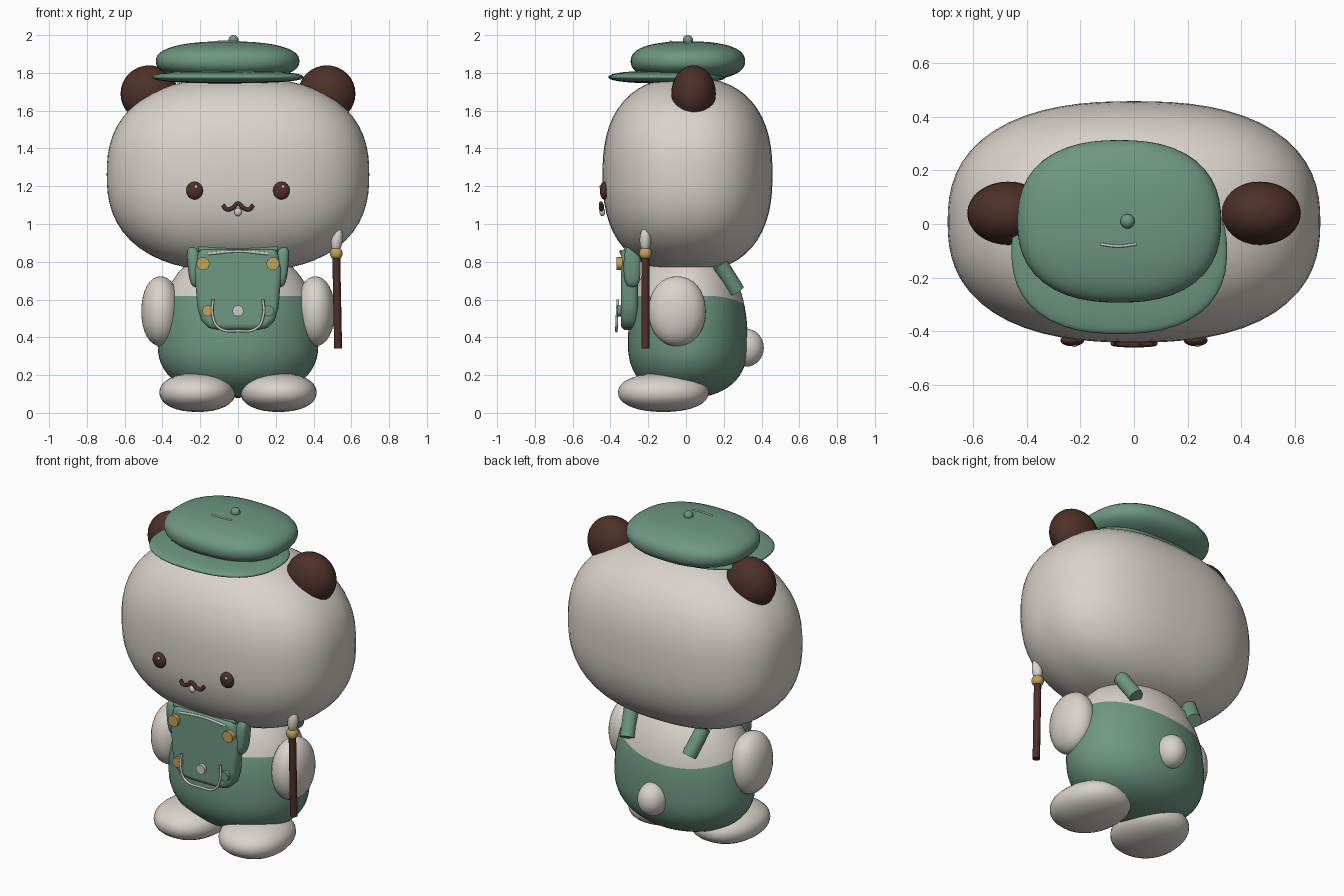
import bpy, bmesh, math
from mathutils import Vector

if "Cube" in bpy.data.objects:
    bpy.data.objects.remove(bpy.data.objects["Cube"])


def material(name, rgb):
    m = bpy.data.materials.new(name)
    m.use_nodes = True
    m.diffuse_color = (*rgb, 1)
    m.node_tree.nodes["Principled BSDF"].inputs["Base Color"].default_value = (*rgb, 1)
    return m


CREAM = material("cream", (0.70, 0.65, 0.60))
GREEN = material("sage green", (0.155, 0.31, 0.225))
BROWN = material("dark brown", (0.075, 0.030, 0.022))
GOLD = material("gold", (0.55, 0.36, 0.11))
SILVER = material("silver", (0.62, 0.60, 0.57))


def finish(name, bm, *mats):
    mesh = bpy.data.meshes.new(name)
    bmesh.ops.recalc_face_normals(bm, faces=bm.faces)
    bm.to_mesh(mesh)
    bm.free()
    ob = bpy.data.objects.new(name, mesh)
    bpy.context.collection.objects.link(ob)
    for m in mats:
        mesh.materials.append(m)
    bpy.ops.object.select_all(action="DESELECT")
    ob.select_set(True)
    bpy.context.view_layer.objects.active = ob
    bpy.ops.object.shade_smooth_by_angle(angle=math.radians(40))
    return ob


def blob(name, center, radii, mat, n=2.0, seg=32, rot=(0, 0, 0)):
    """Ellipsoid; n above 2 makes it boxier."""
    bm = bmesh.new()
    bmesh.ops.create_uvsphere(bm, u_segments=seg, v_segments=seg // 2, radius=1)
    for v in bm.verts:
        k = sum(abs(c) ** n for c in v.co) ** (-1 / n)
        v.co = Vector(c * k * r for c, r in zip(v.co, radii))
    ob = finish(name, bm, mat)
    ob.location, ob.rotation_euler = center, rot
    return ob


def rod(name, a, b, r, mat, seg=20):
    a, b = Vector(a), Vector(b)
    bm = bmesh.new()
    bmesh.ops.create_cone(bm, cap_ends=True, segments=seg, radius1=r, radius2=r, depth=(b - a).length)
    ob = finish(name, bm, mat)
    ob.location = (a + b) / 2
    ob.rotation_euler = (b - a).to_track_quat("Z", "Y").to_euler()
    return ob


def wire(name, points, r, mat):
    cu = bpy.data.curves.new(name, "CURVE")
    cu.dimensions = "3D"
    cu.bevel_depth, cu.bevel_resolution, cu.resolution_u = r, 3, 8
    cu.use_fill_caps = True
    sp = cu.splines.new("BEZIER")
    sp.bezier_points.add(len(points) - 1)
    for bp, p in zip(sp.bezier_points, points):
        bp.co = p
        bp.handle_left_type = bp.handle_right_type = "AUTO"
    cu.materials.append(mat)
    ob = bpy.data.objects.new(name, cu)
    bpy.context.collection.objects.link(ob)


def slab(name, outline, y0, y1, mat, bevel):
    """Extrude an x-z outline from y0 to y1 and round its edges."""
    bm = bmesh.new()
    face = bm.faces.new([bm.verts.new((x, y0, z)) for x, z in outline])
    ext = bmesh.ops.extrude_face_region(bm, geom=[face])
    bmesh.ops.translate(bm, vec=(0, y1 - y0, 0), verts=[g for g in ext["geom"] if isinstance(g, bmesh.types.BMVert)])
    ob = finish(name, bm, mat)
    mod = ob.modifiers.new("round", "BEVEL")
    mod.width, mod.segments, mod.limit_method = bevel, 4, "ANGLE"
    mod.angle_limit = math.radians(50)
    return ob


# Head and ears
blob("head", (0, 0.008, 1.262), (0.695, 0.45, 0.515), CREAM, 2.45, 64)

# Body with trousers: rings that follow the waistline, which sags at the back
WAIST, WIDEST, LOW, HIGH = 0.62, 0.36, 0.08, 0.88


def body_scale(z):
    half = HIGH - WIDEST if z > WIDEST else WIDEST - LOW
    u = min(abs(z - WIDEST) / half, 1)
    return max((1 - u ** 2.3) ** (1 / 2.3), 0.01)


bm = bmesh.new()
SEG, N_LOW, N_HIGH = 56, 24, 12
heights = [LOW + (WAIST - LOW) * (1 - math.cos(math.pi / 2 * i / N_LOW)) for i in range(N_LOW + 1)]
heights += [WAIST + (HIGH - WAIST) * math.sin(math.pi / 2 * i / N_HIGH) for i in range(1, N_HIGH + 1)]
rings = []
for h in heights:
    ring = []
    near = max(0, 1 - abs(h - WAIST) / 0.25)
    for s in range(SEG):
        a = math.tau * s / SEG
        back = max(0, math.sin(a + -0.35)) ** 2
        z = h - 0.06 * back * near
        k = body_scale(z)
        ring.append(bm.verts.new((0.425 * k * math.cos(a), 0.01 + 0.317 * k * math.sin(a), z)))
    rings.append(ring)
for i, (lo, hi) in enumerate(zip(rings, rings[1:])):
    for s in range(SEG):
        t = (s + 1) % SEG
        bm.faces.new((lo[s], lo[t], hi[t], hi[s])).material_index = 0 if i < N_LOW else 1
bm.faces.new(rings[0])
bm.faces.new(rings[-1]).material_index = 1
finish("body", bm, GREEN, CREAM)
blob("tail", (0, 0.32, 0.345), (0.085, 0.092, 0.1), CREAM)

# Paired parts
for side, s in (("left", 1), ("right", -1)):
    blob(side + "_ear", (s * 0.47, 0.04, 1.69), (0.152, 0.118, 0.15), BROWN)
    blob(side + "_arm", (s * 0.41, -0.047, 0.538), (0.102, 0.152, 0.185), CREAM, 2.1)
    blob(side + "_foot", (s * 0.215, -0.12, 0.108), (0.2, 0.24, 0.103), CREAM, 2.2, rot=(0, 0, s * 0.1))
    blob(side + "_eye", (s * 0.23, -0.434, 1.177), (0.044, 0.022, 0.047), BROWN)
    blob(side + "_eye_glint", (s * 0.23 + 0.008, -0.453, 1.197), (0.009, 0.005, 0.009), CREAM, seg=12)
    rod(side + "_back_strap", (s * 0.245, 0.18, 0.79), (s * 0.21, 0.27, 0.645), 0.042, GREEN)
    rod(side + "_bag_button", (s * 0.185, -0.335, 0.79), (s * 0.185, -0.368, 0.79), 0.034, GOLD)
    blob(side + "_bag_strap", (s * 0.232, -0.285, 0.775), (0.034, 0.045, 0.108), GREEN, 3, rot=(0, s * 0.1, 0))

# Mouth
wire("mouth", [(-0.08, -0.444, 1.1), (-0.06, -0.447, 1.078), (-0.03, -0.449, 1.084), (0, -0.45, 1.108),
               (0.03, -0.449, 1.084), (0.06, -0.447, 1.078), (0.08, -0.444, 1.1)], 0.011, BROWN)
blob("tooth", (0, -0.443, 1.064), (0.02, 0.015, 0.022), CREAM, seg=16)

# Cap
HAT_X = -0.055
blob("cap_crown", (HAT_X, 0.01, 1.862), (0.38, 0.303, 0.105), GREEN, 2.4, 48)
blob("cap_brim", (HAT_X, -0.1, 1.778), (0.402, 0.31, 0.034), GREEN, 2.4, 48)
blob("cap_button", (-0.024, 0.01, 1.974), (0.027, 0.027, 0.026), GREEN, seg=20)
wire("cap_stitch", [(-0.125, -0.075, 1.965), (-0.06, -0.083, 1.966), (0.01, -0.075, 1.965)], 0.005, SILVER)

# Front bag: half outline mirrored
half = [(0.205, 0.87), (0.232, 0.76), (0.215, 0.56), (0.195, 0.49), (0.155, 0.45), (0.09, 0.438)]
outline = half + [(-x, z) for x, z in reversed(half)]
slab("bag", outline, -0.345, -0.255, GREEN, 0.03)
wire("bag_top_trim", [(-0.16, -0.343, 0.842), (0, -0.345, 0.855), (0.16, -0.343, 0.842)], 0.007, SILVER)
wire("bag_top_roll", [(-0.21, -0.315, 0.868), (0, -0.315, 0.868), (0.21, -0.315, 0.868)], 0.014, GREEN)
for label, x, mat in (("gold", -0.16, GOLD), ("silver", 0, SILVER), ("green", 0.16, GREEN)):
    rod(label + "_bag_stud", (x, -0.335, 0.54), (x, -0.366, 0.54), 0.029, mat)
wire("bag_handle", [(-0.132, -0.36, 0.6), (-0.135, -0.365, 0.52), (-0.1, -0.368, 0.45), (0, -0.368, 0.434),
                    (0.1, -0.368, 0.45), (0.135, -0.365, 0.52), (0.132, -0.36, 0.6)], 0.007, SILVER)

# Paintbrush
rod("brush_shaft", (0.53, -0.215, 0.34), (0.52, -0.215, 0.84), 0.021, BROWN, 12)
blob("brush_collar", (0.52, -0.215, 0.845), (0.033, 0.033, 0.032), GOLD, 2.4, 20)
blob("brush_tip", (0.524, -0.215, 0.915), (0.031, 0.031, 0.072), CREAM, 1.8, 20, rot=(0, 0.12, 0))
